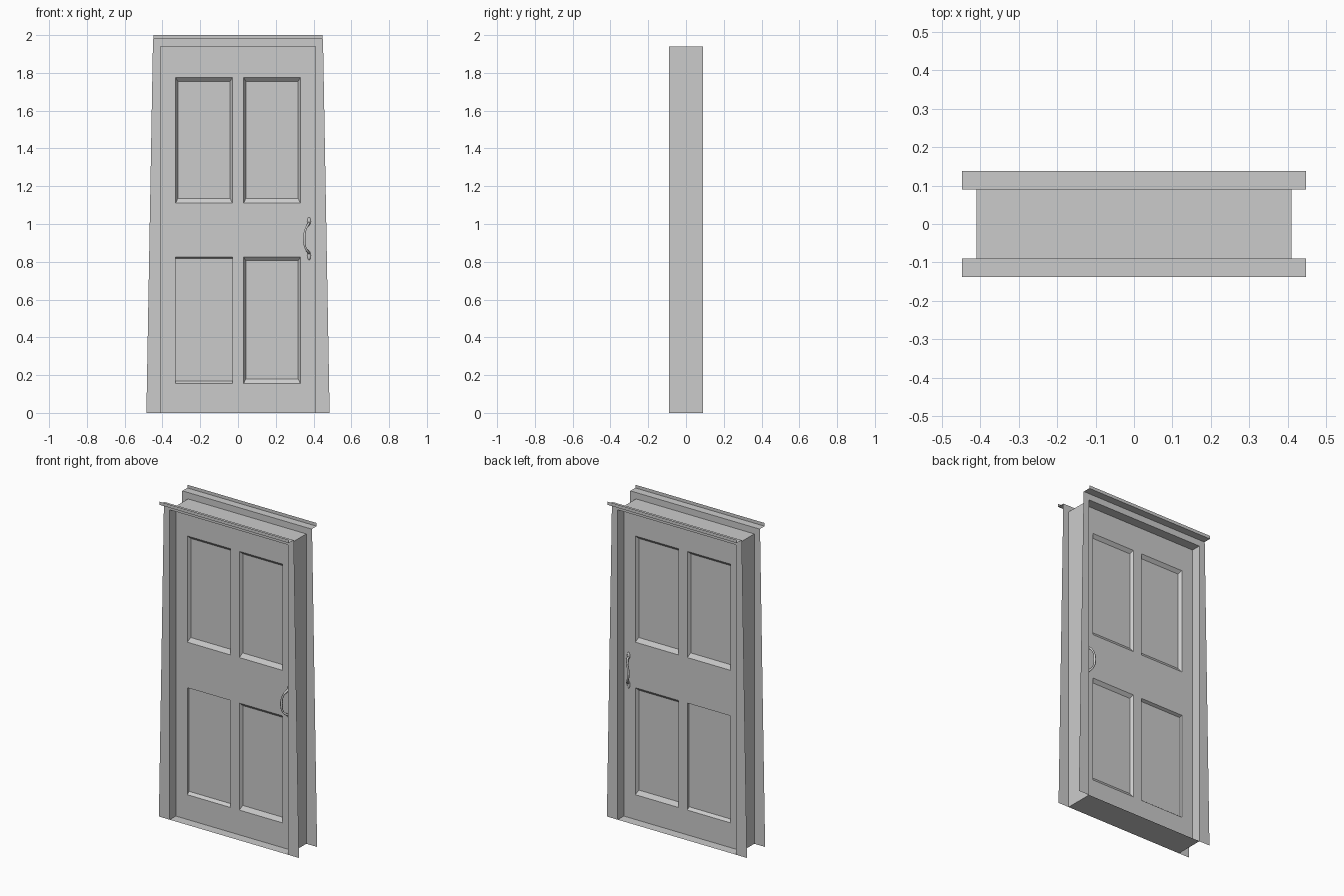
import bpy, bmesh

if "Cube" in bpy.data.objects:
    bpy.data.objects.remove(bpy.data.objects["Cube"])

D = 0.09      # half depth of the frame
F = 0.03      # half thickness of the door leaf
W, H = 0.41, 1.94


def finish(name, bm, axes=(False, False, False)):
    me = bpy.data.meshes.new(name)
    bm.to_mesh(me)
    bm.free()
    ob = bpy.data.objects.new(name, me)
    bpy.context.collection.objects.link(ob)
    if any(axes):
        m = ob.modifiers.new("mirror", 'MIRROR')
        m.use_axis = axes
        m.use_clip = False
    return ob


def sheets(name, polys, axes=(False, False, False)):
    bm = bmesh.new()
    for p in polys:
        bm.faces.new([bm.verts.new(c) for c in p])
    bmesh.ops.remove_doubles(bm, verts=bm.verts, dist=1e-5)
    return finish(name, bm, axes)


# Jamb lining: open-ended box of thin sheets
sheets("jamb_lining", [
    [(-W, -D, 0), (-W, D, 0), (-W, D, H), (-W, -D, H)],
    [(-W, -D, H), (-W, D, H), (W, D, H), (W, -D, H)],
    [(W, -D, H), (W, D, H), (W, D, 0), (W, -D, 0)],
    [(W, -D, 0), (W, D, 0), (-W, D, 0), (-W, -D, 0)]])

# Tapered side casings and head casing, front and back
sheets("casing", [
    [(0, -D, H), (W, -D, H), (0.45, -D, 1.98), (0, -D, 1.98)],
    [(W, -D, 0), (0.485, -D, 0), (0.45, -D, 1.98), (W, -D, H)]],
    (True, True, False))

# Cap moulding: ledge plus upright lip, open at the ends
C, Y = 0.448, 0.138
sheets("cap_moulding", [
    [(-C, -D, 1.98), (-C, -Y, 1.98), (C, -Y, 1.98), (C, -D, 1.98)],
    [(-C, -Y, 1.98), (-C, -Y, 2.0), (C, -Y, 2.0), (C, -Y, 1.98)]],
    (False, True, False))

# Door leaf: gridded face with four recessed, bevelled panels
xs = [-W, -0.33, -0.03, 0.03, 0.33, W]
zs = [0, 0.155, 0.825, 1.11, 1.775, H]
bm = bmesh.new()
grid = [[bm.verts.new((x, -F, z)) for z in zs] for x in xs]
panels = []
for i in range(5):
    for j in range(5):
        f = bm.faces.new((grid[i][j], grid[i + 1][j],
                          grid[i + 1][j + 1], grid[i][j + 1]))
        if i in (1, 3) and j in (1, 3):
            panels.append(f)
for f in panels:
    c = f.calc_center_median()
    bmesh.ops.inset_individual(bm, faces=[f], thickness=0.016)
    for v in f.verts:
        v.co.y = -F + 0.018
        v.co.z += 0.014 if v.co.z < c.z else -0.008
flat = [f for f in bm.faces if f not in panels
        and all(abs(v.co.y + F) < 1e-5 for v in f.verts)]
bmesh.ops.dissolve_limit(bm, angle_limit=0.01, verts=[], 
                         edges=[e for e in bm.edges if len(e.link_faces) == 2
                                and all(f in flat for f in e.link_faces)])
finish("door_leaf", bm, (False, True, False))


# Pull handles: bowed tube grip with leaf-shaped mounting plates
def handle(name, s):
    cu = bpy.data.curves.new(name + "_grip", 'CURVE')
    cu.dimensions = '3D'
    cu.bevel_depth = 0.007
    cu.bevel_resolution = 1
    cu.resolution_u = 4
    cu.use_fill_caps = True
    path = [(0.376, F, 0.845, 1.0), (0.372, 0.05, 0.852, 1.0),
            (0.358, 0.066, 0.872, 0.8), (0.351, 0.07, 0.922, 1.2),
            (0.358, 0.066, 0.972, 0.8), (0.372, 0.05, 0.998, 1.0),
            (0.376, F, 1.005, 1.0)]
    sp = cu.splines.new('BEZIER')
    sp.bezier_points.add(len(path) - 1)
    for p, (x, y, z, r) in zip(sp.bezier_points, path):
        p.co = (x, s * y, z)
        p.radius = r
        p.handle_left_type = p.handle_right_type = 'AUTO'
    ob = bpy.data.objects.new(name + "_grip", cu)
    bpy.context.collection.objects.link(ob)

    bm = bmesh.new()
    for z0, z1 in ((0.808, 0.858), (0.992, 1.036)):
        r = bmesh.ops.create_uvsphere(bm, u_segments=10, v_segments=6, radius=1)
        for v in r['verts']:
            v.co = (0.376 + v.co.x * 0.01, s * F + v.co.y * 0.007,
                    (z0 + z1) / 2 + v.co.z * (z1 - z0) / 2)
    finish(name + "_plates", bm)


handle("front_handle", -1)
handle("back_handle", 1)

for ob in bpy.data.objects:
    if ob.name.endswith("_plates"):
        for p in ob.data.polygons:
            p.use_smooth = True
